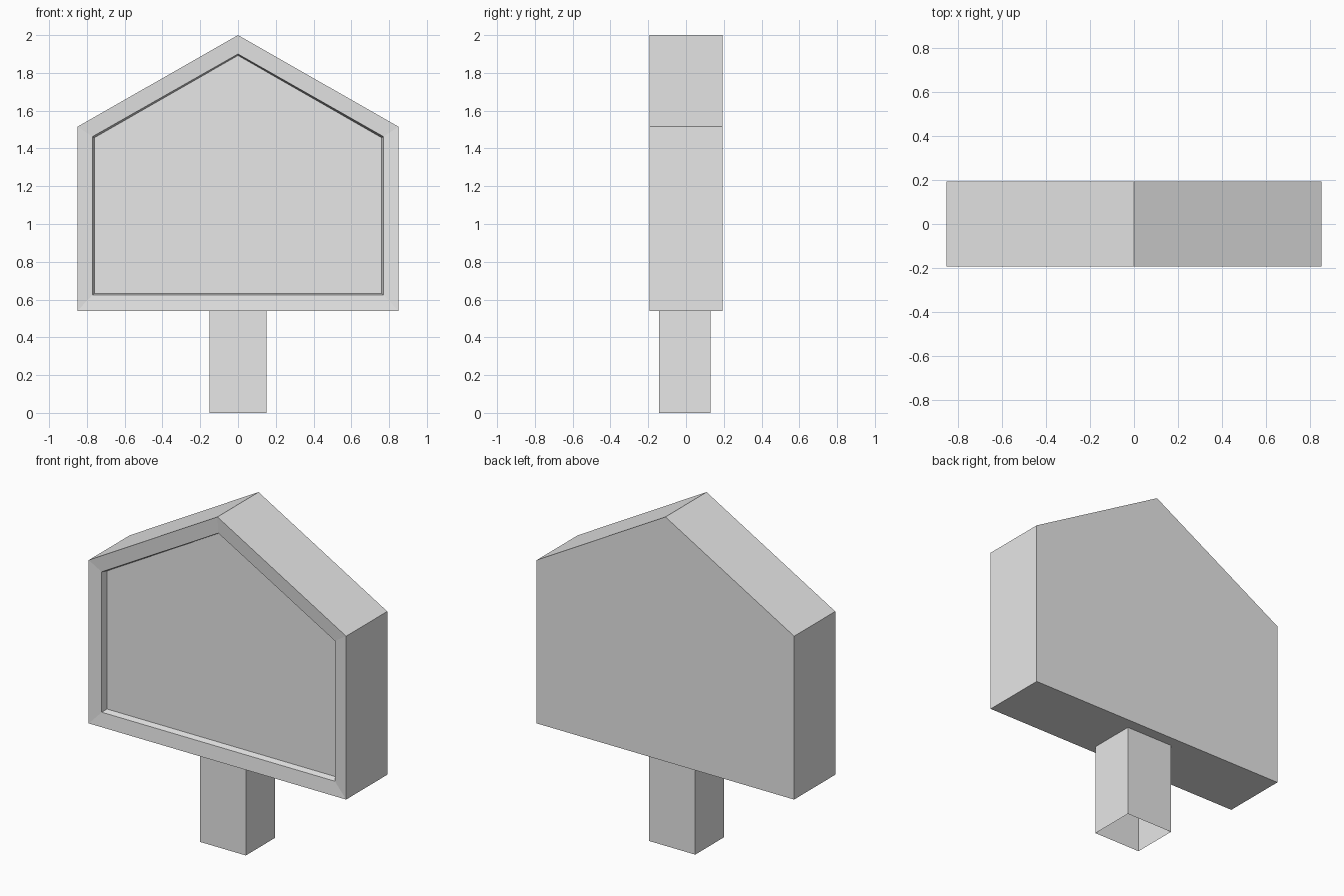
import bpy
import bmesh

cube = bpy.data.objects.get("Cube")
if cube:
    bpy.data.objects.remove(cube, do_unlink=True)

grey = bpy.data.materials.new("light_grey")
grey.use_nodes = True
colour = (0.8, 0.8, 0.8, 1)
grey.diffuse_color = colour
grey.node_tree.nodes["Principled BSDF"].inputs["Base Color"].default_value = colour


def finish(name, bm):
    mesh = bpy.data.meshes.new(name)
    bm.to_mesh(mesh)
    bm.free()
    mesh.materials.append(grey)
    obj = bpy.data.objects.new(name, mesh)
    bpy.context.collection.objects.link(obj)
    return obj


def house_ring(bm, y, half, base, eave, peak):
    """Five-sided gabled outline, anticlockwise seen from the front."""
    outline = [(-half, base), (half, base), (half, eave), (0, peak), (-half, eave)]
    return [bm.verts.new((x, y, z)) for x, z in outline]


def bridge(bm, a, b):
    for i in range(len(a)):
        j = (i + 1) % len(a)
        bm.faces.new((a[i], a[j], b[j], b[i]))


# Sign board: back, sides, slightly dished rim, recess wall, panel
bm = bmesh.new()
rings = [
    house_ring(bm, 0.194, 0.85, 0.54, 1.515, 2.0),
    house_ring(bm, -0.194, 0.85, 0.54, 1.515, 2.0),
    house_ring(bm, -0.186, 0.77, 0.625, 1.463, 1.9),
    house_ring(bm, -0.15, 0.76, 0.633, 1.457, 1.892),
]
for outer, inner in zip(rings, rings[1:]):
    bridge(bm, outer, inner)
bm.faces.new(rings[-1])
bm.faces.new(rings[0][::-1])
bmesh.ops.recalc_face_normals(bm, faces=bm.faces)
finish("sign_board", bm)

# Post: square tube, open at the bottom
bm = bmesh.new()
corners = [(-0.152, -0.143), (0.152, -0.143), (0.152, 0.13), (-0.152, 0.13)]
foot = [bm.verts.new((x, y, 0)) for x, y in corners]
head = [bm.verts.new((x, y, 0.54)) for x, y in corners]
bridge(bm, foot, head)
finish("post", bm)
